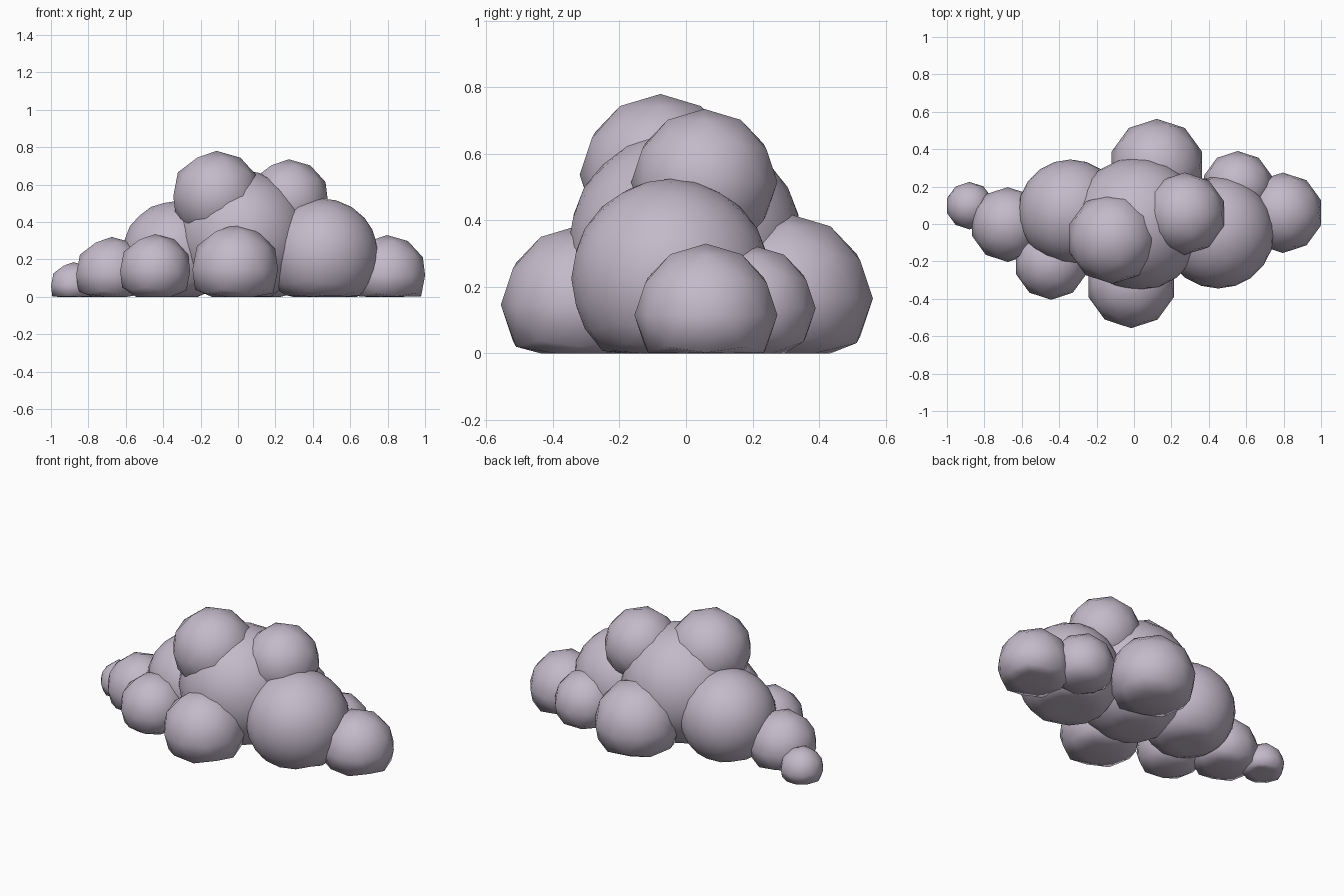
import bpy

cube = bpy.data.objects.get("Cube")
if cube:
    bpy.data.objects.remove(cube, do_unlink=True)

# One soft lilac grey for the whole cloud
lilac = bpy.data.materials.new("pale_lilac_grey")
colour = (0.55, 0.49, 0.59, 1.0)
lilac.diffuse_color = colour
lilac.use_nodes = True
bsdf = lilac.node_tree.nodes["Principled BSDF"]
bsdf.inputs["Base Color"].default_value = colour
bsdf.inputs["Roughness"].default_value = 0.8


def puff(name, centre, radius, detail=2):
    """Faceted ball whose underside is pressed flat onto the ground."""
    bpy.ops.mesh.primitive_ico_sphere_add(
        subdivisions=detail, radius=radius, location=(0, 0, 0))
    ball = bpy.context.object
    ball.name = name
    ball.location = centre
    for v in ball.data.vertices:
        v.co.z = max(v.co.z, -centre[2])
    ball.data.materials.append(lilac)
    bpy.ops.object.shade_smooth()


# Large body puffs
puff("centre_puff", (0.02, 0.0, 0.32), 0.355, 3)
puff("left_large_puff", (0.45, -0.045, 0.225), 0.30, 3)
puff("right_large_puff", (-0.34, 0.065, 0.23), 0.28, 3)

# Crown puffs
puff("front_crown_puff", (-0.115, -0.077, 0.537), 0.243)
puff("back_crown_puff", (0.271, 0.055, 0.515), 0.22)

# Low puffs around the base
puff("back_puff", (0.122, 0.307, 0.165), 0.255)
puff("front_puff", (-0.015, -0.317, 0.146), 0.24)
puff("front_right_puff", (-0.443, -0.208, 0.138), 0.197)
puff("back_left_puff", (0.555, 0.20, 0.135), 0.19)

# Puffs trailing off to each end
puff("left_end_puff", (0.796, 0.06, 0.115), 0.215)
puff("right_side_puff", (-0.675, -0.003, 0.12), 0.20)
puff("right_end_puff", (-0.879, 0.098, 0.058), 0.127)
